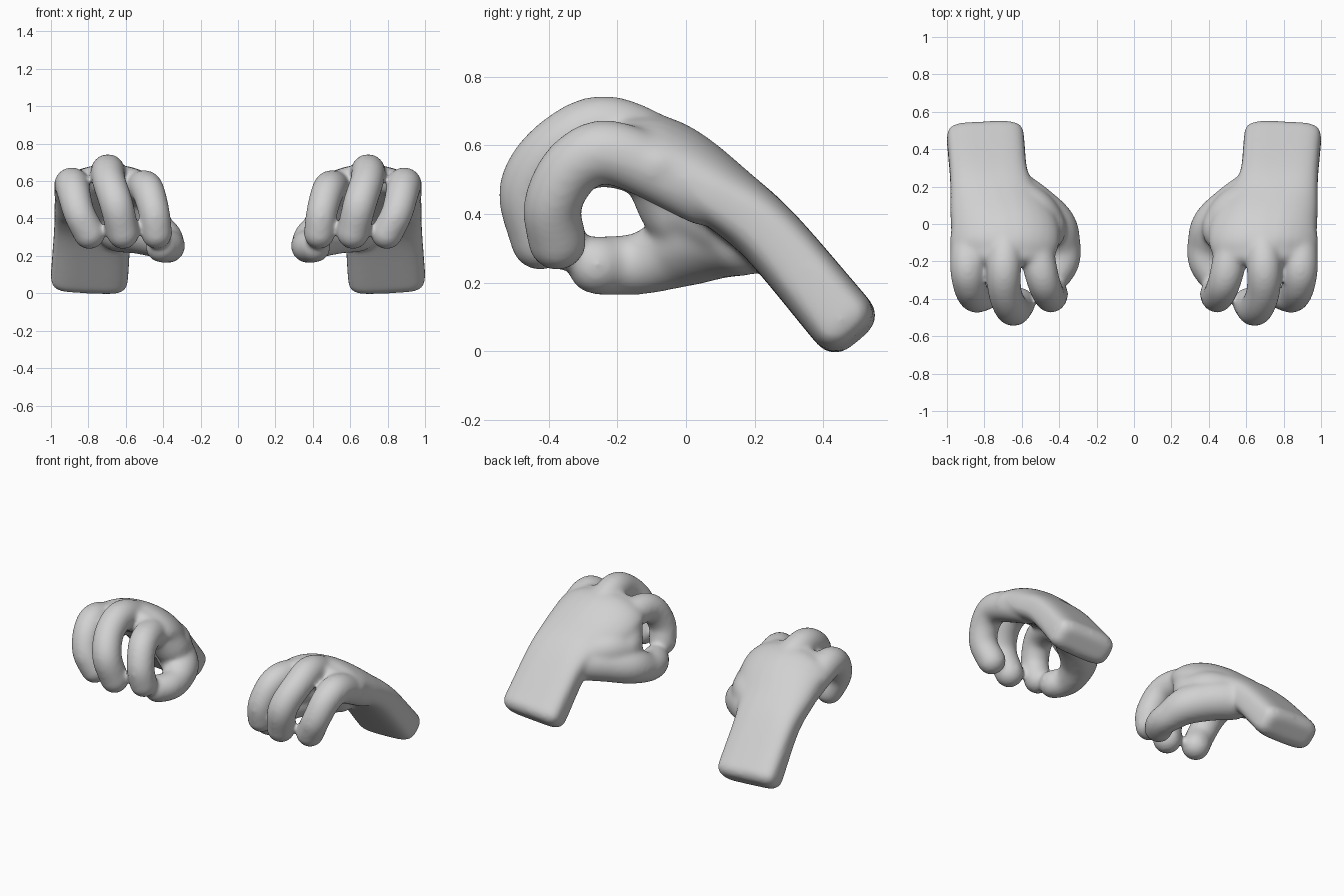
import bpy, bmesh, math
from mathutils import Vector

cube = bpy.data.objects.get("Cube")
if cube:
    bpy.data.objects.remove(cube)

grey = bpy.data.materials.new("light_grey")
grey.use_nodes = True
colour = (0.64, 0.64, 0.64, 1)
grey.diffuse_color = colour
grey.node_tree.nodes["Principled BSDF"].inputs["Base Color"].default_value = colour


def spline(rows, steps=6):
    """Smooth interpolation through rows of any length."""
    rows = [Vector(r) for r in rows]
    rows = [2 * rows[0] - rows[1]] + rows + [2 * rows[-1] - rows[-2]]
    out = []
    for a, b, c, d in zip(rows, rows[1:], rows[2:], rows[3:]):
        for i in range(steps):
            t = i / steps
            out.append((2 * b + (c - a) * t + (2 * a - 5 * b + 4 * c - d) * t * t
                        + (3 * b - a - 3 * c + d) * t ** 3) / 2)
    return out + [rows[-2]]


def cap(end, inner, radius, steps=6):
    """Rows that round off an end, going outward."""
    out = (end - inner).xyz.normalized()
    rows = []
    for i in range(1, steps + 1):
        a = math.radians(86) * i / steps
        row = end.copy()
        row[:3] = end.xyz + out * radius * math.sin(a)
        for k in (3, 4):
            row[k] -= radius * (1 - math.cos(a))
        rows.append(row)
    return rows


def loft(bm, rows, radius, sides=28):
    """Row = x, y, z, half width, half thickness, side droop, squareness power."""
    path = spline(rows)
    path = (cap(path[0], path[1], radius)[::-1] + path
            + cap(path[-1], path[-2], radius))
    rings = []
    for i, r in enumerate(path):
        before, after = path[max(i - 1, 0)], path[min(i + 1, len(path) - 1)]
        along = (after - before).xyz.normalized()
        side = Vector((1, 0, 0))
        side = (side - along * side.dot(along)).normalized()
        up = along.cross(side)
        ring = []
        for k in range(sides):
            c, s = (f(math.tau * k / sides) for f in (math.cos, math.sin))
            c, s = (math.copysign(abs(v) ** r[6], v) for v in (c, s))
            p = r.xyz + side * c * r[3] + up * (s * r[4] - r[5] * c * c)
            ring.append(bm.verts.new(p))
        rings.append(ring)
    for a, b in zip(rings, rings[1:]):
        for k in range(sides):
            n = (k + 1) % sides
            bm.faces.new((a[k], a[n], b[n], b[k]))
    bm.faces.new(rings[0][::-1])
    bm.faces.new(rings[-1])


def digit(bm, points):
    """Round tube with ball ends; point = x, y, z, radius."""
    loft(bm, [(*p, p[3], 0, 1) for p in points], min(points[0][3], points[-1][3]))


# Wrist and palm, from wrist end to knuckles
PALM = [(.795, .46, .083, .207, .1, 0, .5), (.775, .25, .33, .21, .097, 0, .6),
        (.745, .12, .445, .245, .1, .025, .7), (.7, 0, .54, .292, .104, .05, .8),
        (.69, -.09, .59, .292, .1, .05, .85), (.69, -.16, .61, .265, .08, .045, .9)]
# Fingers and thumb, from base to tip
OUTER = [(.885, .05, .45, .085), (.89, -.2, .575, .094), (.88, -.32, .545, .09),
         (.85, -.388, .43, .085), (.795, -.375, .32, .086)]
MIDDLE = [(.68, 0, .55, .09), (.695, -.22, .652, .092), (.69, -.365, .6, .09),
          (.65, -.455, .475, .09), (.615, -.425, .322, .087)]
INDEX = [(.55, 0, .5, .09), (.51, -.2, .565, .092), (.48, -.32, .545, .088),
         (.448, -.388, .43, .084), (.435, -.375, .32, .084)]
THUMB = [(.64, .17, .34, .12), (.53, .09, .33, .12), (.42, -.01, .3, .114),
         (.377, -.12, .258, .093), (.377, -.2, .25, .087), (.41, -.26, .25, .086)]
# Flesh between thumb and index finger
WEB = [(.64, .14, .38, .12), (.53, .06, .41, .12), (.47, -.02, .41, .108),
       (.49, -.07, .49, .1)]


def hand(name, mirror):
    bm = bmesh.new()
    loft(bm, PALM, .06)
    for points in (OUTER, MIDDLE, INDEX, THUMB, WEB):
        digit(bm, points)
    if mirror < 0:
        for v in bm.verts:
            v.co.x *= -1
    bmesh.ops.recalc_face_normals(bm, faces=bm.faces)
    mesh = bpy.data.meshes.new(name)
    bm.to_mesh(mesh)
    bm.free()
    mesh.materials.append(grey)
    obj = bpy.data.objects.new(name, mesh)
    bpy.context.collection.objects.link(obj)
    # Fuse the parts into one skin and soften the joins
    fuse = obj.modifiers.new("fuse", 'REMESH')
    fuse.mode = 'VOXEL'
    fuse.voxel_size = .011
    fuse.use_smooth_shade = True
    soft = obj.modifiers.new("soften", 'SMOOTH')
    soft.factor = .5
    soft.iterations = 24


hand("left_hand", 1)
hand("right_hand", -1)
